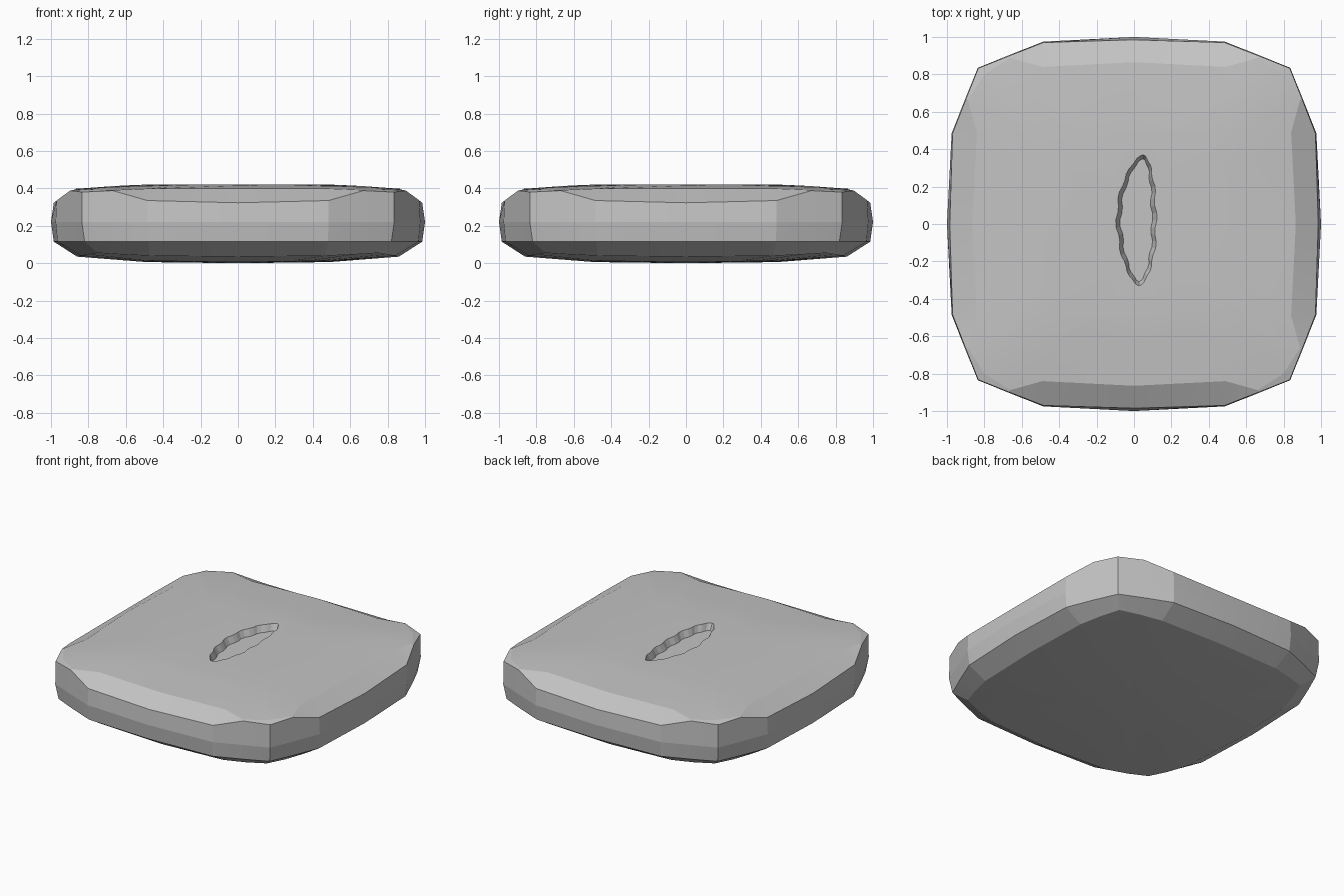
import bpy, bmesh, math

if "Cube" in bpy.data.objects:
    bpy.data.objects.remove(bpy.data.objects["Cube"])

stone = bpy.data.materials.new("mid grey")
stone.diffuse_color = (0.55, 0.55, 0.55, 1)
stone.use_nodes = True
stone.node_tree.nodes["Principled BSDF"].inputs["Base Color"].default_value = stone.diffuse_color

# Half-quadrant profile of each ring, bottom to top: mid side, shoulder, notch, corner
RINGS = [
    [(.49, 0, .006), (.485, .27, .009), (.48, .38, .012), (.46, .46, .015)],
    [(.86, 0, .035), (.84, .47, .04), (.80, .62, .047), (.75, .75, .055)],
    [(.985, 0, .115), (.965, .48, .115), (.892, .66, .115), (.82, .82, .115)],
    [(1.0, 0, .22), (.975, .485, .22), (.906, .66, .22), (.835, .835, .22)],
    [(.985, 0, .323), (.97, .485, .335), (.898, .67, .388), (.833, .833, .38)],
    [(.865, 0, .398), (.84, .49, .398), (.888, .662, .391), (.80, .80, .393)],
    [(.62, 0, .415), (.54, .28, .416), (.69, .56, .411), (.73, .73, .405)],
    [(.50, 0, .42), (.48, .2, .42), (.46, .34, .42), (.43, .43, .42)],
]


def full_ring(bm, prof):
    """Mirror the half quadrant across its diagonal, then repeat it four times."""
    quad = prof + [(y, x, z) for x, y, z in (prof[2], prof[1])]
    verts = []
    for k in range(4):
        c, s = [(1, 0), (0, 1), (-1, 0), (0, -1)][k]
        verts += [bm.verts.new((c * x - s * y, s * x + c * y, z)) for x, y, z in quad]
    return verts


def skin(bm, a, b):
    n = len(a)
    for i in range(n):
        j = (i + 1) % n
        bm.faces.new((a[i], a[j], b[j], b[i]))


def leaf_ring(bm, inset, z, n=56):
    """Slightly ragged leaf outline, pointed at both ends."""
    verts = []
    for i in range(n):
        t = 2 * math.pi * i / n
        y = .02 + (.35 - inset) * math.sin(t)
        side = math.cos(t)
        ragged = .005 if i % 4 < 2 else -.005
        half = (.105 - inset) * math.copysign(abs(side) ** 1.25, side)
        lean = .012 + .035 * max(0, math.sin(t)) ** 2 + .015 * max(0, -math.sin(t))
        x = lean + half + ragged * side
        verts.append(bm.verts.new((x, y, z)))
    return verts


bm = bmesh.new()

# Cushion-shaped slab
rings = [full_ring(bm, p) for p in RINGS]
for lower, upper in zip(rings, rings[1:]):
    skin(bm, lower, upper)

# Slightly domed underside
base = bm.verts.new((0, 0, 0))
for i, v in enumerate(rings[0]):
    bm.faces.new((base, rings[0][(i + 1) % len(rings[0])], v))

# Leaf-shaped hollow in the top
rim = leaf_ring(bm, 0, .42)
floor = leaf_ring(bm, .022, .375)
skin(bm, floor, rim)
bm.faces.new(floor)

# Flat top between the slab and the hollow
edges = []
for loop in (rings[-1], rim):
    for i, v in enumerate(loop):
        w = loop[(i + 1) % len(loop)]
        edges.append(bm.edges.get((v, w)) or bm.edges.new((v, w)))
bmesh.ops.triangle_fill(bm, use_beauty=True, use_dissolve=False, edges=edges, normal=(0, 0, 1))
bmesh.ops.recalc_face_normals(bm, faces=bm.faces)

mesh = bpy.data.meshes.new("cushion_slab")
bm.to_mesh(mesh)
bm.free()
mesh.materials.append(stone)
slab = bpy.data.objects.new("cushion_slab", mesh)
bpy.context.collection.objects.link(slab)

# Soften the gentle undulations, keep the chamfers crisp
bpy.context.view_layer.objects.active = slab
slab.select_set(True)
bpy.ops.object.shade_smooth_by_angle(angle=math.radians(8))
